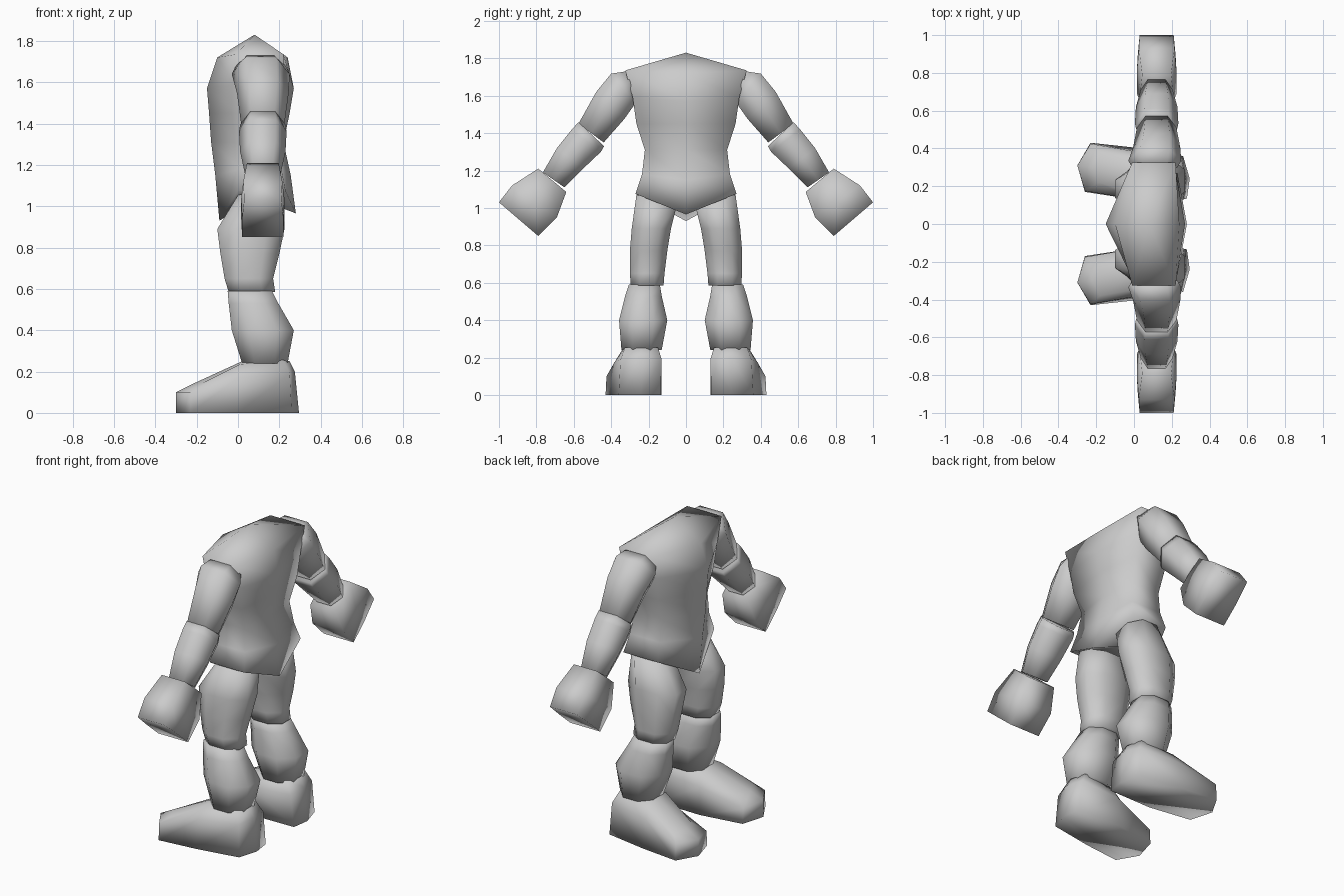
import bpy, bmesh

if "Cube" in bpy.data.objects:
    bpy.data.objects.remove(bpy.data.objects["Cube"])

grey = bpy.data.materials.new("plain_grey")
grey.diffuse_color = (0.6, 0.6, 0.6, 1)
grey.use_nodes = True
grey.node_tree.nodes["Principled BSDF"].inputs["Base Color"].default_value = grey.diffuse_color


def loft(name, rings, start=None, end=None, mirror=True):
    """Skin a stack of rings; each end closes flat or to a given point."""
    bm = bmesh.new()
    rows = [[bm.verts.new(p) for p in r] for r in rings]
    n = len(rows[0])
    for a, b in zip(rows, rows[1:]):
        for i in range(n):
            j = (i + 1) % n
            bm.faces.new((a[i], a[j], b[j], b[i]))
    for row, tip in ((rows[0], start), (rows[-1], end)):
        if tip:
            t = bm.verts.new(tip)
            for i in range(n):
                bm.faces.new((row[i], row[(i + 1) % n], t))
        else:
            bm.faces.new(row)
    bmesh.ops.recalc_face_normals(bm, faces=bm.faces)
    me = bpy.data.meshes.new(name)
    bm.to_mesh(me)
    bm.free()
    me.materials.append(grey)
    for p in me.polygons:
        p.use_smooth = True
    ob = bpy.data.objects.new(name, me)
    bpy.context.collection.objects.link(ob)
    if mirror:
        m = ob.modifiers.new("other_side", 'MIRROR')
        m.use_axis = (False, True, False)
    return ob


HEX = [(1, -.55), (1, .55), (0, 1), (-1, .55), (-1, -.55), (0, -1)]
BOX = [(1, -.9), (1, .9), (0, 1), (-1, 1), (-1, -1), (0, -1)]


def arm_ring(outer, inner, half, cx=.12, shape=HEX):
    """Section across the arm between an outer and an inner (y, z) point."""
    (oy, oz), (iy, iz) = outer, inner
    return [(cx + v * half, (oy + iy) / 2 + u * (oy - iy) / 2,
             (oz + iz) / 2 + u * (oz - iz) / 2) for u, v in shape]


def leg_ring(z, x0, x1, y0, y1, tilt=0.0):
    """Eight-sided level section; tilt raises the outer side."""
    c = .45
    oct8 = [(1, -c), (1, c), (c, 1), (-c, 1), (-1, c), (-1, -c), (-c, -1), (c, -1)]
    return [((x0 + x1) / 2 + u * (x1 - x0) / 2,
             (y0 + y1) / 2 + v * (y1 - y0) / 2, z + v * tilt) for u, v in oct8]


def torso_ring(front, fz, side, sz, w, back, bz):
    """Six points: breast centre, two per flank, spine centre."""
    s0, s1 = side
    return [(front, 0, fz), (s0, w, sz), (s1, w, sz),
            (back, 0, bz), (s1, -w, sz), (s0, -w, sz)]


# Torso with peaked top and pointed hem
loft("torso", [
    torso_ring(-.09, .93, (.00, .23), 1.075, .27, .28, .965),
    torso_ring(-.11, 1.15, (.01, .21), 1.18, .235, .255, 1.15),
    torso_ring(-.13, 1.31, (.01, .19), 1.31, .22, .22, 1.31),
    torso_ring(-.14, 1.45, (.00, .21), 1.45, .265, .25, 1.45),
    torso_ring(-.15, 1.57, (-.01, .22), 1.59, .285, .27, 1.57),
    torso_ring(-.10, 1.72, (-.01, .22), 1.735, .325, .24, 1.72),
], start=(.09, 0, 1.04), end=(.08, 0, 1.83), mirror=False)

# Arms
loft("upper_arm", [
    arm_ring((.32, 1.73), (.28, 1.63), .12, .11),
    arm_ring((.40, 1.718), (.27, 1.56), .14, .11),
    arm_ring((.48, 1.62), (.33, 1.475), .125),
    arm_ring((.575, 1.45), (.44, 1.35), .105)])
loft("forearm", [
    arm_ring((.575, 1.458), (.438, 1.33), .11),
    arm_ring((.61, 1.42), (.455, 1.30), .115),
    arm_ring((.69, 1.32), (.55, 1.21), .11),
    arm_ring((.765, 1.19), (.65, 1.11), .085)])
loft("fist", [
    arm_ring((.79, 1.21), (.64, 1.085), .085, shape=BOX),
    arm_ring((.93, 1.12), (.69, .95), .105, shape=BOX),
    arm_ring((1.0, 1.03), (.79, .85), .10, shape=BOX)])

# Legs
loft("thigh", [
    leg_ring(1.04, .0, .22, .05, .265, .03),
    leg_ring(.89, -.10, .225, .08, .29),
    leg_ring(.77, -.085, .20, .10, .30),
    leg_ring(.65, -.065, .17, .115, .30),
    leg_ring(.585, -.045, .18, .12, .295)])
loft("shin", [
    leg_ring(.59, -.05, .165, .14, .305),
    leg_ring(.53, -.045, .195, .13, .325),
    leg_ring(.40, -.03, .27, .10, .358),
    leg_ring(.24, .02, .24, .13, .345)])

# Feet, toes turned outward
sole = [(-.26, .17), (-.30, .31), (-.23, .43), (.0, .405),
        (.26, .36), (.295, .24), (.28, .135), (.0, .13)]
rim = [(-.26, .175, .09), (-.30, .31, .10), (-.23, .425, .10), (.0, .385, .17),
       (.25, .35, .19), (.275, .24, .20), (.26, .13, .19), (.0, .13, .17)]
instep = [(-.19, .22, .14), (-.22, .30, .14), (-.18, .38, .14), (.01, .345, .235),
          (.22, .325, .255), (.25, .24, .25), (.22, .15, .255), (.02, .16, .24)]
loft("foot", [[(x, y, 0) for x, y in sole], rim, instep], end=(.02, .25, .25))
